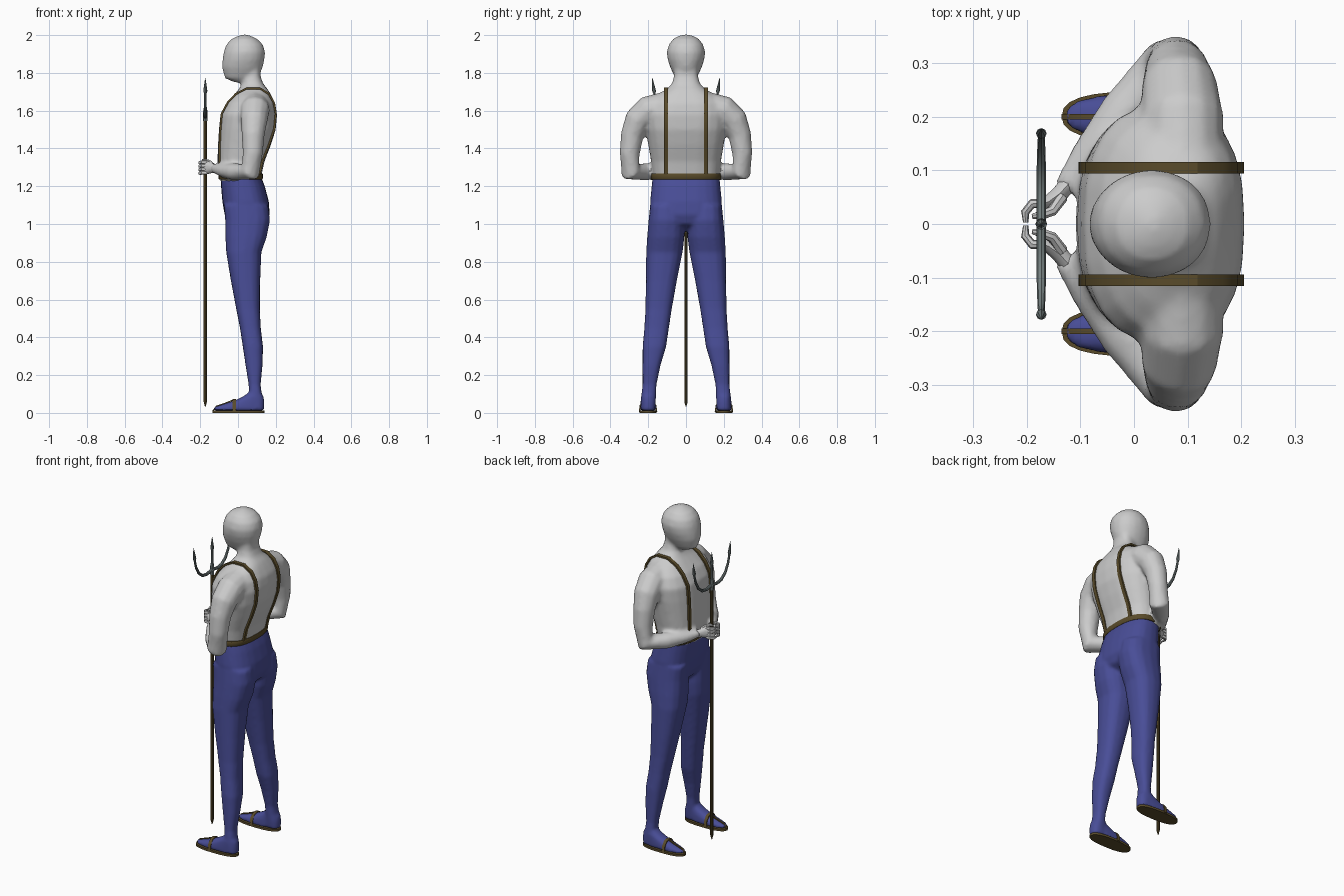
import bpy, bmesh, math
from mathutils import Vector

def material(name, rgb):
    m = bpy.data.materials.new(name)
    m.diffuse_color = (*rgb, 1)
    return m

BLUE = material("blue_cloth", (0.066, 0.075, 0.31))
BROWN = material("brown_leather", (0.1, 0.07, 0.023))
STEEL = material("steel", (0.18, 0.22, 0.22))
POW = 0.8  # squareness of body cross-sections

def spow(v, e):
    return math.copysign(abs(v) ** e, v)

def skin(bm, rings):
    """Join rings of points into a closed, capped tube."""
    vs = [[bm.verts.new(p) for p in r] for r in rings]
    n = len(vs[0])
    for a, b in zip(vs, vs[1:]):
        for i in range(n):
            j = (i + 1) % n
            bm.faces.new((a[i], a[j], b[j], b[i]))
    bm.faces.new(vs[0][::-1])
    bm.faces.new(vs[-1])

def loft(bm, rows, n=20, grow=0.0, flip=1):
    """Stack of horizontal sections: z, x min, x max, y min, y max."""
    rings = []
    for z, x0, x1, y0, y1 in rows:
        cx, cy, a, b = (x0 + x1) / 2, (y0 + y1) / 2, (x1 - x0) / 2 + grow, (y1 - y0) / 2 + grow
        rings.append([(cx + a * spow(math.cos(t), POW), flip * (cy + b * spow(math.sin(t), POW)), z)
                      for t in (2 * math.pi * i / n for i in range(n))])
    skin(bm, rings)

def sweep(bm, path, size, ref, n=10, flip=1):
    """Tube along a path; size holds (half along ref, half across) per point or once."""
    pts = [Vector(p) for p in path]
    sizes = size if isinstance(size, list) else [size] * len(pts)
    u, rings = Vector(ref), []
    k, off = (math.sqrt(2), math.pi / 4) if n == 4 else (1, 0)
    for i, p in enumerate(pts):
        t = Vector()
        if i:
            t += (p - pts[i - 1]).normalized()
        if i < len(pts) - 1:
            t += (pts[i + 1] - p).normalized()
        t.normalize()
        u = (u - t * u.dot(t)).normalized()
        w = t.cross(u)
        ring = []
        for j in range(n):
            a = 2 * math.pi * j / n + off
            q = p + u * (k * sizes[i][0] * math.cos(a)) + w * (k * sizes[i][1] * math.sin(a))
            ring.append((q.x, q.y * flip, q.z))
        rings.append(ring)
    skin(bm, rings)

def finish(bm, name, mat=None, voxel=None, mirror=False, angle=40):
    bmesh.ops.recalc_face_normals(bm, faces=bm.faces[:])
    me = bpy.data.meshes.new(name)
    bm.to_mesh(me)
    bm.free()
    ob = bpy.data.objects.new(name, me)
    bpy.context.collection.objects.link(ob)
    if mat:
        me.materials.append(mat)
    if mirror:
        m = ob.modifiers.new("mirror", 'MIRROR')
        m.use_axis = (False, True, False)
        m.use_mirror_merge = False
    if voxel:
        m = ob.modifiers.new("blend", 'REMESH')
        m.mode, m.voxel_size, m.use_smooth_shade = 'VOXEL', voxel, True
        m = ob.modifiers.new("soften", 'SMOOTH')
        m.factor, m.iterations = 0.5, 4
    bpy.ops.object.select_all(action='DESELECT')
    ob.select_set(True)
    bpy.context.view_layer.objects.active = ob
    bpy.ops.object.convert(target='MESH')
    bpy.ops.object.shade_smooth_by_angle(angle=math.radians(angle))
    return ob

def sym(rows):
    return [(z, a, b, -h, h) for z, a, b, h in rows]

# Torso, neck, head and arms, blended into one skin
TORSO = [(1.22, -.09, .12, .172), (1.26, -.1, .125, .176), (1.33, -.109, .14, .185),
         (1.42, -.106, .175, .2), (1.5, -.101, .2, .215), (1.58, -.093, .207, .222),
         (1.64, -.062, .197, .2), (1.68, -.025, .177, .16), (1.71, .002, .16, .11),
         (1.74, .02, .135, .075), (1.78, .03, .12, .064), (1.84, .03, .12, .062)]
HEAD = [(1.75, -.02, .07, .035), (1.772, -.069, .1, .055), (1.8, -.077, .118, .07),
        (1.83, -.085, .131, .084), (1.87, -.082, .14, .097), (1.91, -.076, .144, .102),
        (1.95, -.062, .132, .091), (1.98, -.034, .102, .068), (1.995, 0, .07, .04), (2.002, .02, .05, .018)]
ARM = [(.09, .12, 1.62), (.09, .2, 1.602), (.085, .255, 1.55), (.08, .285, 1.47), (.078, .298, 1.375),
       (.066, .294, 1.278), (-.02, .208, 1.276), (-.085, .125, 1.285), (-.13, .065, 1.295)]
ARM_R = [(r, r) for r in (.078, .078, .072, .061, .054, .056, .046, .035, .023)]
bm = bmesh.new()
loft(bm, sym(TORSO), 24)
POW = 0.95
loft(bm, sym(HEAD), 20)
POW = 0.8
for s in (1, -1):
    sweep(bm, ARM, ARM_R, (1, 0, 0), 12, s)
finish(bm, "body", voxel=0.011)

# Hands: palm, four curled fingers and a thumb
bm = bmesh.new()
sweep(bm, [(-.115, .083, 1.292), (-.14, .055, 1.295), (-.16, .04, 1.298), (-.178, .034, 1.298)],
      [(.02, .018), (.026, .016), (.034, .014), (.03, .009)], (0, 0, 1))
for z in (1.271, 1.29, 1.309, 1.327):
    sweep(bm, [(-.165, .038, z), (-.19, .038, z), (-.203, .022, z - .002), (-.202, .003, z - .003)],
          [(.01, .009), (.01, .009), (.009, .008), (.006, .005)], (0, 0, 1), 8)
sweep(bm, [(-.135, .05, 1.312), (-.153, .024, 1.33), (-.172, .017, 1.337), (-.19, .014, 1.338)],
      [(.012, .012), (.01, .01), (.009, .009), (.005, .005)], (0, 0, 1), 8)
finish(bm, "hands", mirror=True)

# Trousers: hips, legs and stockinged feet
HIPS = [(1.25, -.09, .122, .177), (1.2, -.09, .142, .182), (1.12, -.083, .163, .19),
        (1.05, -.071, .168, .188), (1.0, -.05, .15, .13), (.965, -.01, .09, .05)]
LEG = [(1.1, -.075, .16, .02, .19), (1.02, -.068, .17, .008, .198), (.93, -.067, .152, .008, .206),
       (.85, -.063, .124, .018, .211), (.7, -.038, .118, .048, .213), (.55, -.01, .116, .075, .215),
       (.45, .01, .121, .09, .221), (.35, .025, .133, .105, .23), (.25, .04, .13, .135, .23),
       (.15, .056, .12, .156, .23), (.1, .058, .126, .158, .236), (.06, .05, .138, .16, .238),
       (.014, .05, .138, .163, .238)]
FOOT = [(.012, -.13, .139, .16, .242), (.03, -.127, .14, .16, .242), (.045, -.08, .14, .161, .241),
        (.065, -.02, .139, .163, .239), (.085, .025, .135, .165, .237), (.11, .06, .12, .17, .23)]
bm = bmesh.new()
loft(bm, sym(HIPS), 24)
for s in (1, -1):
    loft(bm, LEG, 16, 0, s)
    loft(bm, FOOT, 20, .001, s)
finish(bm, "trousers", BLUE, voxel=0.0095)

# Sandals: sole, cross strap and toe strap
bm = bmesh.new()
loft(bm, [(0, -.132, .138, .158, .244), (.013, -.132, .138, .158, .244)], 24, .003)
sweep(bm, [(-.02, .156, .005), (-.02, .161, .04), (-.02, .178, .064), (-.02, .201, .07),
           (-.02, .224, .064), (-.02, .241, .04), (-.02, .246, .005)], (.009, .004), (1, 0, 0), 4)
sweep(bm, [(-.02, .2, .07), (-.07, .2, .05), (-.115, .2, .035), (-.133, .2, .01)],
      (.005, .003), (0, 1, 0), 4)
finish(bm, "sandals", BROWN, mirror=True)

# Belt
bm = bmesh.new()
loft(bm, sym([(1.236, -.094, .122, .176), (1.24, -.097, .125, .179),
              (1.262, -.098, .126, .179), (1.267, -.096, .124, .177)]), 28, .006)
finish(bm, "belt", BROWN)

# Shoulder straps follow the torso section at their own distance from the middle
Y = .105
front, back = [], []
for z, x0, x1, h in TORSO[1:9]:
    e = 2 / POW
    reach = (x1 - x0) / 2 * (1 - (Y / h) ** e) ** (1 / e)
    lift = .004 if z < 1.65 else .008
    front.append(((x0 + x1) / 2 - reach - .003, Y, z + lift))
    back.append(((x0 + x1) / 2 + reach + .003, Y, z + lift))
bm = bmesh.new()
sweep(bm, front + back[::-1], (.011, .005), (0, 1, 0), 4)
finish(bm, "shoulder_straps", BROWN, mirror=True, angle=30)

# Trident shaft
PX = -.173
def upright(zr):
    bm = bmesh.new()
    sweep(bm, [(PX, 0, z) for z, r in zr], [(r, r) for z, r in zr], (1, 0, 0), 8)
    return bm

finish(upright([(.033, .002), (.06, .009), (1.56, .009)]), "trident_shaft", BROWN)

# Trident head: socket with middle spike, and two curved side prongs
finish(upright([(1.545, .011), (1.6, .011), (1.62, .007), (1.69, .006), (1.705, .011), (1.772, .001)]),
       "trident_middle_spike", STEEL)
bm = bmesh.new()
sweep(bm, [(PX, 0, 1.575), (PX, .05, 1.566), (PX, .09, 1.572), (PX, .128, 1.6), (PX, .154, 1.645),
           (PX, .167, 1.69), (PX, .169, 1.705), (PX, .178, 1.772)],
      [(r, r) for r in (.009, .009, .009, .008, .007, .006, .01, .001)], (1, 0, 0), 8)
finish(bm, "trident_side_prongs", STEEL, mirror=True)
